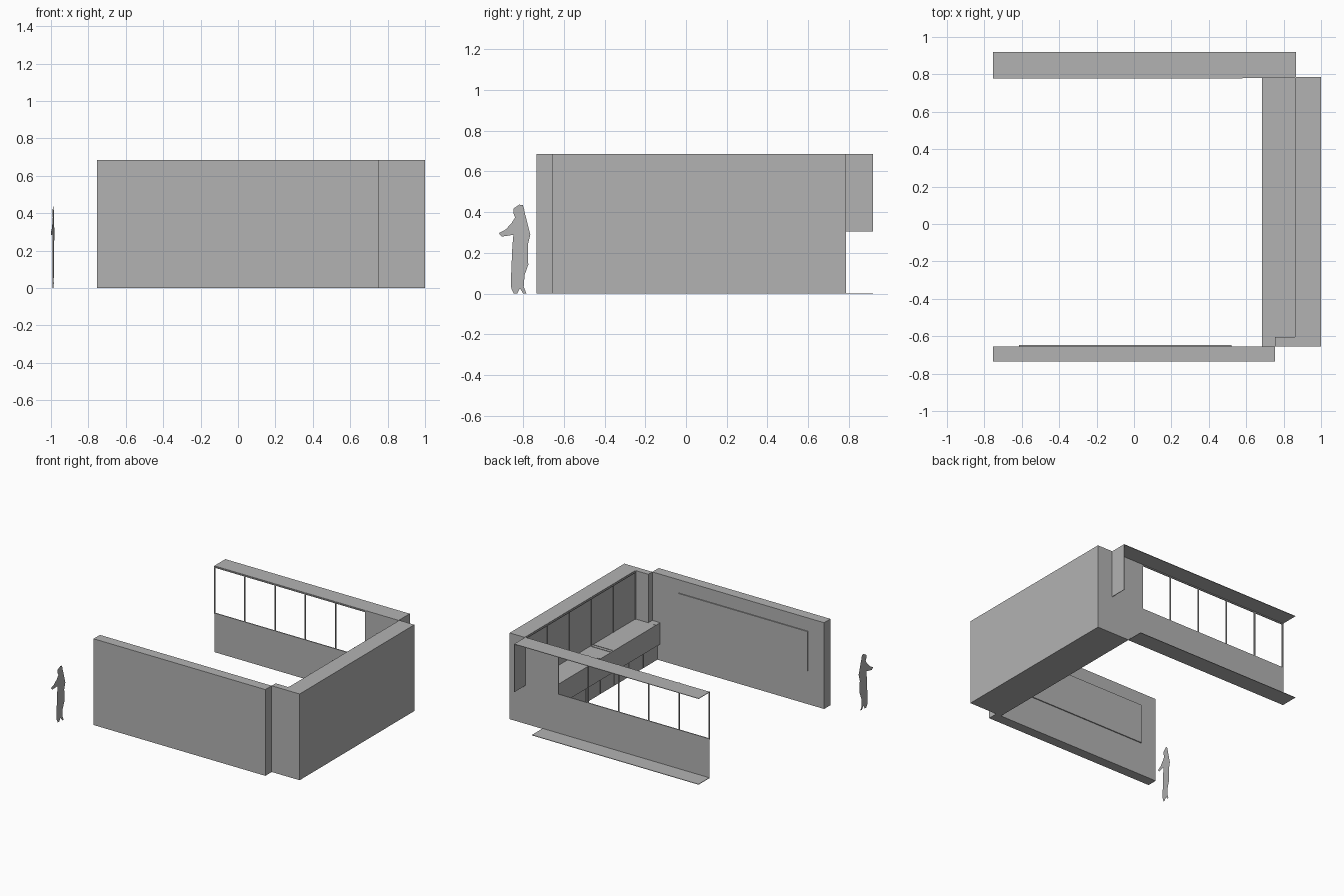
import bpy, bmesh

cube = bpy.data.objects.get("Cube")
if cube:
    bpy.data.objects.remove(cube, do_unlink=True)

grey = bpy.data.materials.new("plain_grey")
grey.use_nodes = True
grey.diffuse_color = (0.45, 0.45, 0.45, 1)
bsdf = grey.node_tree.nodes["Principled BSDF"]
bsdf.inputs["Base Color"].default_value = grey.diffuse_color
bsdf.inputs["Roughness"].default_value = 0.8


def finish(name, bm):
    mesh = bpy.data.meshes.new(name)
    bm.to_mesh(mesh)
    bm.free()
    mesh.materials.append(grey)
    obj = bpy.data.objects.new(name, mesh)
    bpy.context.scene.collection.objects.link(obj)
    return obj


def box(name, x, y, z):
    """Box from three (low, high) ranges."""
    bm = bmesh.new()
    bmesh.ops.create_cube(bm, size=1)
    for v in bm.verts:
        v.co = [r[0] if c < 0 else r[1] for c, r in zip(v.co, (x, y, z))]
    return finish(name, bm)


H = 0.685        # wall height
SILL = 0.305     # window sill height
BACK = 0.785     # inner plane of the window wall
FRONT = -0.655   # inner plane of the front wall
LEFT = -0.755    # open end of the room
NICHE = 0.868    # face of the kitchen back panel
T = 0.004        # sheet thickness

# Solid walls
box("front_wall", (LEFT, 0.755), (-0.735, FRONT), (0, H))
box("kitchen_wall", (NICHE, 1), (FRONT, BACK), (0, H))
box("corner_pillar", (0.755, NICHE), (FRONT, -0.605), (0, H))

# Thin window wall with its roof and floor ledges
box("wall_below_windows", (LEFT, NICHE), (BACK - T, BACK), (0, SILL))
box("wall_beside_windows", (0.576, NICHE), (BACK - T, BACK), (SILL, H))
box("roof_ledge", (LEFT, 0.865), (BACK - T, 0.92), (H - T, H))
box("floor_ledge", (LEFT, 0.71), (BACK, 0.92), (0, T))
box("ledge_end_panel", (0.861, 0.865), (BACK, 0.92), (SILL, H))

# Window frame
for z in (SILL, H - 0.012):
    box("window_rail", (LEFT, 0.576), (BACK - 0.008, BACK), (z, z + 0.008))
for i in range(6):
    x = LEFT + 0.004 + i * (0.576 - LEFT - 0.004) / 5
    box("window_mullion", (x - 0.004, x + 0.004), (BACK - 0.008, BACK), (SILL, H))

# Kitchen base, counter and fronts
box("kitchen_base", (0.71, NICHE), (FRONT, BACK - T), (0, 0.13))
box("counter", (0.685, NICHE), (FRONT, BACK - T), (0.13, 0.3))
for y in (0.645, -0.04, -0.07):
    box("counter_joint", (0.69, NICHE), (y - 0.002, y + 0.002), (0.3, 0.303))
for y in (0.1, -0.6):
    box("counter_mark", (0.685, 0.708), (y - 0.002, y + 0.002), (0.3, 0.303))
for i in range(1, 8):
    y = FRONT + i * (BACK - FRONT) / 8
    box("base_front_joint", (0.706, 0.71), (y - 0.002, y + 0.002), (0.005, 0.13))

# Panel frame above the counter
for i in range(6):
    y = -0.603 + i * (BACK - T + 0.601) / 5
    box("back_panel_divider", (NICHE - 0.006, NICHE), (y - 0.003, y + 0.003), (0.3, H))
box("back_panel_rail", (NICHE - 0.006, NICHE), (-0.605, BACK - T), (H - 0.014, H - 0.006))

# Flat board on the inside of the front wall
box("wall_board", (-0.615, 0.522), (FRONT, -0.647), (0.265, 0.58))

# Flat standing figure, outline in y and z
outline = [(-.82, .437), (-.848, .418), (-.848, .394), (-.834, .36), (-.858, .345),
           (-.886, .315), (-.92, .297), (-.905, .28), (-.848, .289), (-.853, .235),
           (-.836, .155), (-.82, .105), (-.843, .065), (-.861, .05), (-.858, .025),
           (-.846, .0), (-.83, .0), (-.816, .027), (-.8, .0), (-.784, .0), (-.806, .055),
           (-.79, .13), (-.775, .142), (-.777, .24), (-.765, .29), (-.779, .345),
           (-.803, .38), (-.794, .41), (-.802, .435)]
bm = bmesh.new()
bm.faces.new([bm.verts.new((-1 + (y + 0.92) * 0.12, y, z)) for y, z in outline])
bmesh.ops.triangulate(bm, faces=bm.faces[:])
finish("standing_figure", bm)
